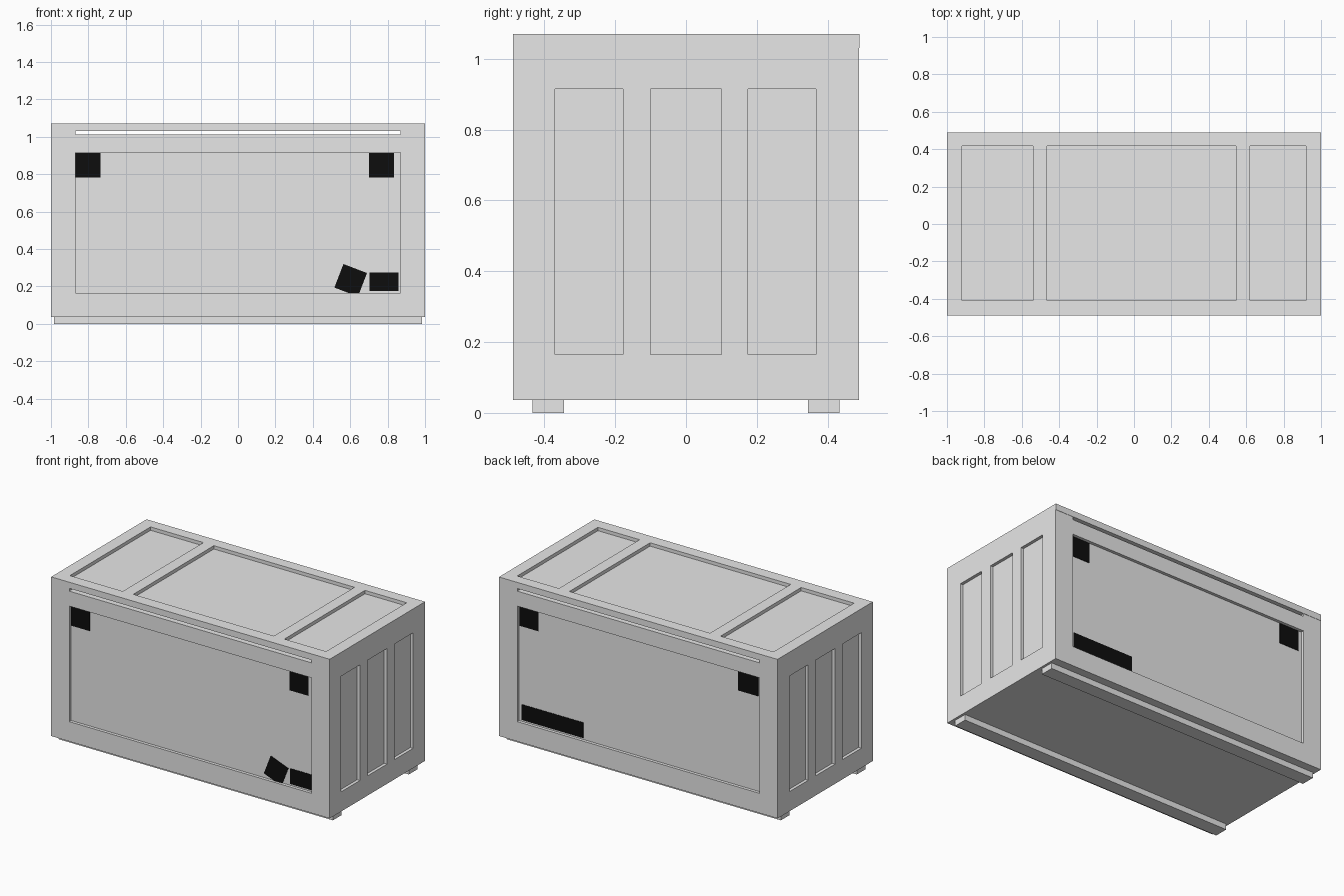
import bpy, bmesh, math
from mathutils import Matrix, Vector

if "Cube" in bpy.data.objects:
    bpy.data.objects.remove(bpy.data.objects["Cube"])


def material(name, value):
    m = bpy.data.materials.new(name)
    m.diffuse_color = (value, value, value, 1)
    m.use_nodes = True
    m.node_tree.nodes["Principled BSDF"].inputs["Base Color"].default_value = m.diffuse_color
    return m


GREY = material("crate grey", 0.8)
BLACK = material("label black", 0.004)


def boxes(name, ranges, mat, tilt=0.0):
    """One object from boxes given as (x0, x1, y0, y1, z0, z1); tilt turns about y."""
    bm = bmesh.new()
    for x0, x1, y0, y1, z0, z1 in ranges:
        mid = Vector(((x0 + x1) / 2, (y0 + y1) / 2, (z0 + z1) / 2))
        mtx = (Matrix.Translation(mid) @ Matrix.Rotation(tilt, 4, 'Y')
               @ Matrix.Diagonal((x1 - x0, y1 - y0, z1 - z0, 1)))
        bmesh.ops.create_cube(bm, size=1, matrix=mtx)
    me = bpy.data.meshes.new(name)
    bm.to_mesh(me)
    bm.free()
    me.materials.append(mat)
    ob = bpy.data.objects.new(name, me)
    bpy.context.collection.objects.link(ob)
    return ob


def carve(ob, ranges):
    """Cut box-shaped recesses out of an object."""
    cutter = boxes("cutter", ranges, GREY)
    cutter.hide_render = True
    mod = ob.modifiers.new("recesses", 'BOOLEAN')
    mod.operation = 'DIFFERENCE'
    mod.solver = 'EXACT'
    mod.object = cutter
    bpy.context.view_layer.update()
    dg = bpy.context.evaluated_depsgraph_get()
    me = bpy.data.meshes.new_from_object(ob.evaluated_get(dg))
    ob.modifiers.clear()
    ob.data = me
    bpy.data.objects.remove(cutter)


W, D = 1.0, 0.488          # half width and half depth
BASE, RIM, TOP = 0.037, 1.03, 1.07
LOW, HIGH = 0.165, 0.915   # panel heights
IN = 0.02                  # recess depth

# Crate body: long front and back panels, three panels per side, slot under lid
body = boxes("crate_body", [(-W, W, -D, D, BASE, RIM)], GREY)
cuts = [(-0.87, 0.87, -1, 1, 1.012, 1.1)]
for s in (-1, 1):
    y0, y1 = sorted((s * (D - IN), s * 0.6))
    cuts.append((-0.87, 0.87, y0, y1, LOW, HIGH))
    x0, x1 = sorted((s * (W - IN), s * 1.1))
    for a, b in ((-0.37, -0.178), (-0.1, 0.1), (0.175, 0.367)):
        cuts.append((x0, x1, a, b, LOW, HIGH))
carve(body, cuts)

# Lid with three sunken panels
lid = boxes("lid", [(-W, W, -D, D + 0.002, RIM, TOP)], GREY)
carve(lid, [(a, b, -0.41, 0.417, TOP - 0.022, 1.2)
            for a, b in ((-0.92, -0.54), (-0.465, 0.545), (0.62, 0.92))])

# Skids
boxes("skids", [(-0.985, 0.985, a, b, 0, BASE)
                for a, b in ((-0.434, -0.345), (0.345, 0.434))], GREY)

# Thin labels on the front and back panels
FACE = D - IN
front = (-FACE - 0.003, -FACE + 0.003)
back = (FACE - 0.003, FACE + 0.003)
boxes("front_labels", [(-0.868, -0.735, *front, 0.782, 0.913),
                       (0.7, 0.835, *front, 0.782, 0.913),
                       (0.703, 0.858, *front, 0.175, 0.275)], BLACK)
boxes("tilted_label", [(0.535, 0.67, *front, 0.165, 0.3)], BLACK, math.radians(21))
boxes("back_labels", [(0.73, 0.867, *back, 0.782, 0.913),
                      (-0.847, -0.705, *back, 0.782, 0.913),
                      (0.41, 0.85, *back, 0.175, 0.275)], BLACK)
